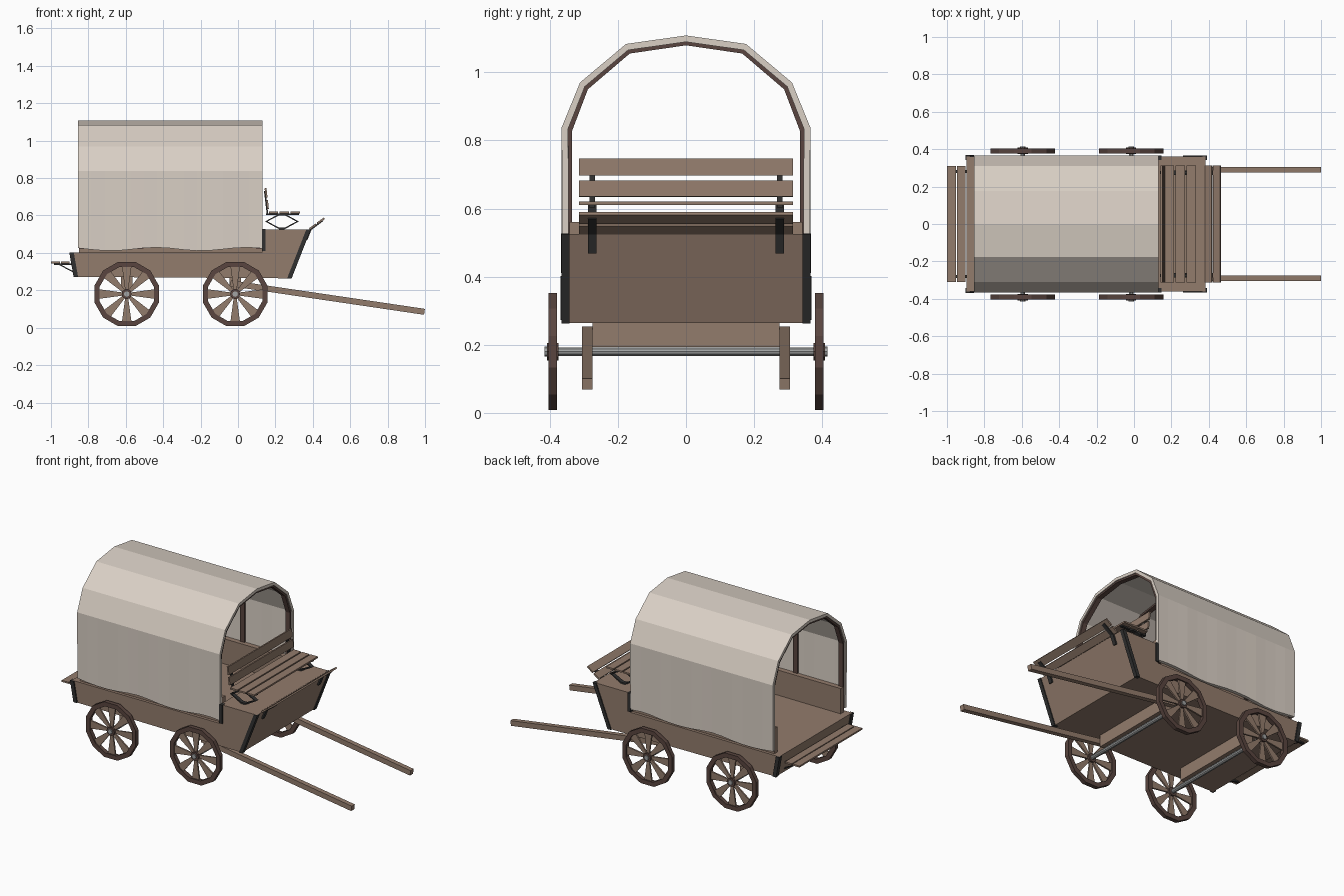
import bpy, bmesh, math
from mathutils import Vector

if "Cube" in bpy.data.objects:
    bpy.data.objects.remove(bpy.data.objects["Cube"])


def material(name, r, g, b):
    m = bpy.data.materials.new(name)
    m.diffuse_color = (r, g, b, 1)
    m.use_nodes = True
    m.node_tree.nodes["Principled BSDF"].inputs["Base Color"].default_value = m.diffuse_color
    return m


WOOD = material("wood", 0.29, 0.20, 0.15)
DARK = material("dark_wood", 0.10, 0.06, 0.05)
IRON = material("iron", 0.03, 0.03, 0.03)
STEEL = material("steel", 0.36, 0.37, 0.37)
CANVAS = material("canvas", 0.70, 0.63, 0.56)


def finish(bm, name, mat):
    bmesh.ops.recalc_face_normals(bm, faces=bm.faces[:])
    me = bpy.data.meshes.new(name)
    bm.to_mesh(me)
    bm.free()
    me.materials.append(mat)
    ob = bpy.data.objects.new(name, me)
    bpy.context.collection.objects.link(ob)
    return ob


def prism(name, pts, a, b, mat, axis="y"):
    """Extrude an outline (x,z along y, or y,z along x) from a to b."""
    bm = bmesh.new()
    place = (lambda p, t: (p[0], t, p[1])) if axis == "y" else (lambda p, t: (t, p[0], p[1]))
    r0 = [bm.verts.new(place(p, a)) for p in pts]
    r1 = [bm.verts.new(place(p, b)) for p in pts]
    bm.faces.new(r0)
    bm.faces.new(r1)
    n = len(pts)
    for i in range(n):
        j = (i + 1) % n
        bm.faces.new((r0[i], r0[j], r1[j], r1[i]))
    return finish(bm, name, mat)


def box(name, x0, x1, y0, y1, z0, z1, mat):
    return prism(name, [(x0, z0), (x1, z0), (x1, z1), (x0, z1)], y0, y1, mat)


def beam(name, p, q, thick, y0, y1, mat):
    """Straight bar between two x,z points."""
    p, q = Vector(p), Vector(q)
    d = (q - p).normalized() * thick / 2
    n = Vector((-d.y, d.x))
    return prism(name, [p - n, q - n, q + n, p + n], y0, y1, mat)


def ring(name, outer, inner, y0, y1, mat):
    """Closed band between two matching x,z outlines."""
    bm = bmesh.new()
    loops = [[bm.verts.new((x, y, z)) for x, z in o]
             for o, y in ((outer, y0), (outer, y1), (inner, y1), (inner, y0))]
    n = len(outer)
    for k in range(4):
        for i in range(n):
            j = (i + 1) % n
            A, B = loops[k], loops[(k + 1) % 4]
            bm.faces.new((A[i], A[j], B[j], B[i]))
    return finish(bm, name, mat)


def circle(cx, cz, r, n, phase=0.0):
    return [(cx + r * math.cos(phase + 2 * math.pi * i / n),
             cz + r * math.sin(phase + 2 * math.pi * i / n)) for i in range(n)]


# wagon bed with raised driver's box
prism("wagon_bed", [(-0.895, 0.402), (-0.872, 0.272), (0.28, 0.264), (0.383, 0.525),
                    (0.13, 0.525), (0.13, 0.405)], -0.36, 0.36, WOOD)

for s, side in ((-1, "left"), (1, "right")):
    def span(a, b):
        return sorted((s * a, s * b))

    # inner side walls under the cover
    box("inner_wall_" + side, -0.85, 0.13, *span(0.31, 0.342), 0.39, 0.56, WOOD)
    # iron corner straps
    prism("front_strap_" + side, [(0.262, 0.262), (0.286, 0.262), (0.389, 0.525), (0.365, 0.525)],
          *span(0.342, 0.366), IRON)
    prism("rear_strap_" + side, [(-0.902, 0.402), (-0.879, 0.272), (-0.855, 0.272), (-0.878, 0.402)],
          *span(0.342, 0.368), IRON)
    box("step_strap_" + side, 0.127, 0.148, *span(0.342, 0.367), 0.41, 0.527, IRON)
    # draft shafts
    beam("shaft_" + side, (-0.04, 0.238), (0.997, 0.085), 0.032, *span(0.275, 0.305), WOOD)
    # seat spring: diamond band
    cx, cz = 0.235, 0.568
    dia = lambda w, h: [(cx - w, cz), (cx - 0.014, cz - h), (cx + 0.014, cz - h),
                        (cx + w, cz), (cx + 0.014, cz + h), (cx - 0.014, cz + h)]
    ring("seat_spring_" + side, dia(0.09, 0.042), dia(0.078, 0.033), *span(0.263, 0.287), IRON)
    # bars under the seat, behind the backrest and under the footboard
    beam("seat_bar_" + side, (0.15, 0.606), (0.325, 0.606), 0.008, *span(0.268, 0.284), IRON)
    beam("back_bar_" + side, (0.158, 0.604), (0.143, 0.73), 0.008, *span(0.267, 0.284), IRON)
    beam("footboard_bracket_" + side, (0.366, 0.47), (0.39, 0.53), 0.010, *span(0.263, 0.287), IRON)
    beam("footboard_arm_" + side, (0.387, 0.524), (0.452, 0.572), 0.008, *span(0.263, 0.287), IRON)
    # rear step brackets
    beam("step_arm_" + side, (-0.985, 0.340), (-0.88, 0.340), 0.008, *span(0.272, 0.288), IRON)
    beam("step_strut_" + side, (-0.955, 0.338), (-0.88, 0.298), 0.006, *span(0.272, 0.288), IRON)

# seat, backrest, footboard and rear step planks
for i in range(3):
    x = 0.165 + i * 0.058
    box(f"seat_plank_{i}", x, x + 0.05, -0.314, 0.314, 0.61, 0.62, WOOD)
for i, (p, q) in enumerate((((0.160, 0.635), (0.155, 0.682)), ((0.153, 0.697), (0.147, 0.746)))):
    beam(f"backrest_plank_{i}", p, q, 0.010, -0.314, 0.314, WOOD)
for i, (p, q) in enumerate((((0.383, 0.528), (0.418, 0.553)), ((0.424, 0.558), (0.462, 0.585)))):
    beam(f"footboard_plank_{i}", p, q, 0.010, -0.314, 0.314, WOOD)
for i, x in enumerate((-1.0, -0.947)):
    box(f"rear_step_plank_{i}", x, x + 0.047, -0.31, 0.31, 0.344, 0.354, WOOD)

# axles, bolsters and wheels
WZ = 0.18
for wx, end in ((-0.595, "rear"), (-0.015, "front")):
    prism(end + "_axle", circle(wx, WZ, 0.013, 10), -0.412, 0.412, STEEL)
    box(end + "_bolster", wx - 0.03, wx + 0.03, -0.275, 0.275, 0.193, 0.272, WOOD)
    for s, side in ((-1, "left"), (1, "right")):
        tag = f"{end}_{side}"
        y0, y1 = sorted((s * 0.378, s * 0.404))
        ph = math.pi / 12
        ring("wheel_rim_" + tag, circle(wx, WZ, 0.178, 12, ph), circle(wx, WZ, 0.15, 12, ph), y0, y1, DARK)
        prism("wheel_hub_" + tag, circle(wx, WZ, 0.027, 10), y0 - 0.004, y1 + 0.004, DARK)
        h0, h1 = sorted((s * 0.40, s * 0.415))
        prism("hub_cap_" + tag, circle(wx, WZ, 0.015, 8), h0, h1, STEEL)
        # wedge-shaped spokes
        for k in range(8):
            a = k * math.pi / 4
            u, v = Vector((math.cos(a), math.sin(a))), Vector((-math.sin(a), math.cos(a)))
            c = Vector((wx, WZ))
            prism(f"spoke_{tag}_{k}", [c + u * 0.02 - v * 0.008, c + u * 0.152 - v * 0.026,
                                       c + u * 0.152 + v * 0.026, c + u * 0.02 + v * 0.008],
                  y0 + 0.008, y1 - 0.008, WOOD)


# cover cross-section (half, from the side up to the ridge)
def arch(half):
    return half + [(-y, z) for y, z in reversed(half[:-1])]


outer = arch([(0.365, 0.42), (0.365, 0.838), (0.311, 0.97), (0.176, 1.083), (0, 1.108)])
inner = arch([(0.346, 0.42), (0.346, 0.834), (0.297, 0.958), (0.170, 1.065), (0, 1.089)])
lining = arch([(0.334, 0.42), (0.334, 0.829), (0.288, 0.950), (0.165, 1.055), (0, 1.079)])

# canvas cover with a wavy lower hem
bm = bmesh.new()
N = 14
rows = []
for i in range(N + 1):
    x = -0.855 + 0.985 * i / N
    hem = 0.009 * math.sin(x * 13 + 1.0)
    row = []
    for y, z in outer + inner[::-1]:
        low = z < 0.5
        row.append(bm.verts.new((x, y - (math.copysign(abs(hem) * 0.4, y) if low else 0),
                                 z + (hem if low else 0))))
    rows.append(row)
M = len(rows[0])
for a, b in zip(rows, rows[1:]):
    for j in range(M):
        k = (j + 1) % M
        bm.faces.new((a[j], a[k], b[k], b[j]))
for end_row in (rows[0], rows[-1]):
    for j in range(M // 2 - 1):
        bm.faces.new((end_row[j], end_row[j + 1], end_row[M - 2 - j], end_row[M - 1 - j]))
finish(bm, "canvas_cover", CANVAS)

# wooden bows holding the cover
for i, x in enumerate((-0.85, -0.535, -0.22, 0.095)):
    prism(f"cover_bow_{i}", inner + lining[::-1], x, x + 0.03, DARK, axis="x")
